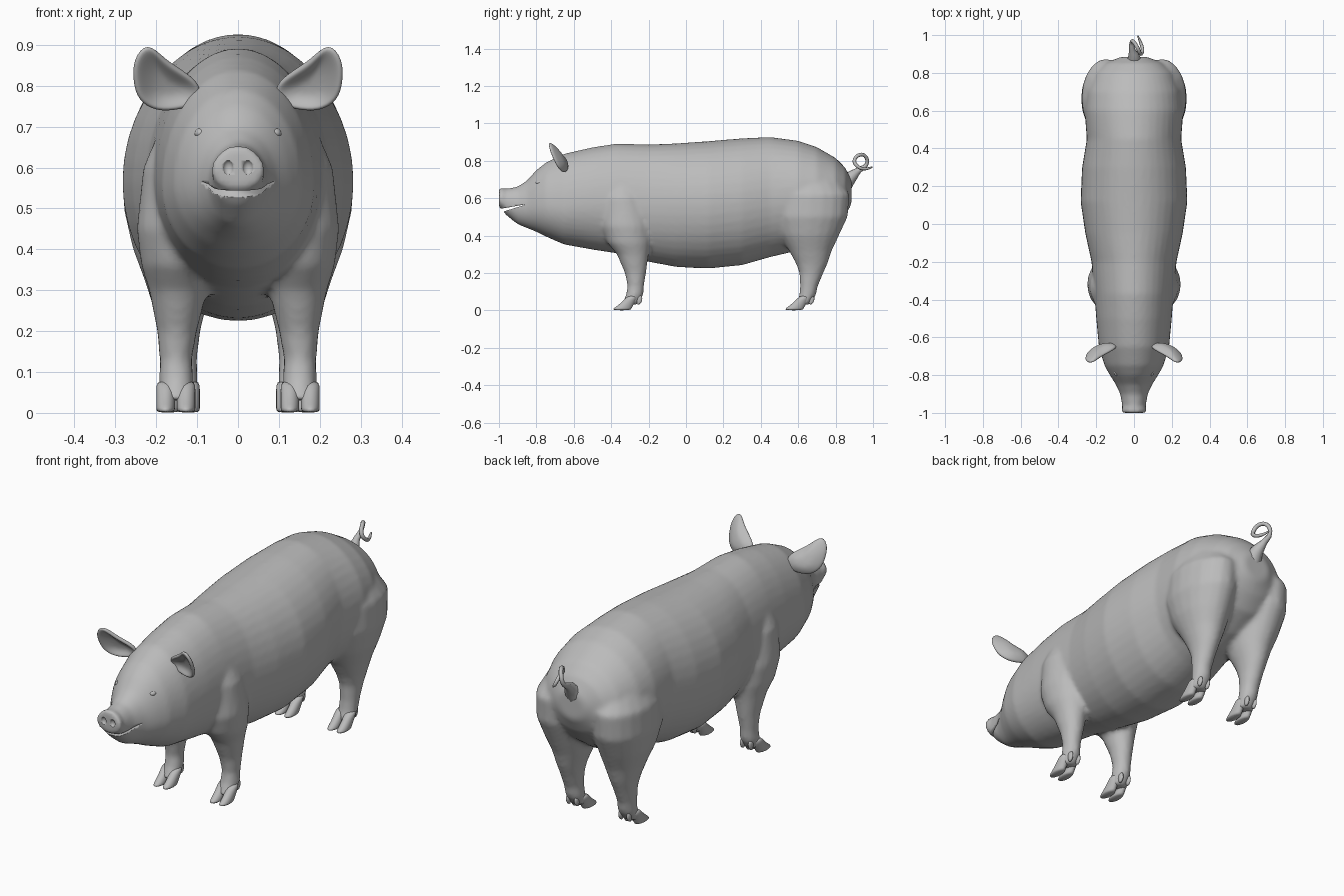
import bpy, bmesh, math
from mathutils import Vector

if "Cube" in bpy.data.objects:
    bpy.data.objects.remove(bpy.data.objects["Cube"])

skin = bpy.data.materials.new("skin grey")
skin.use_nodes = True
colour = (0.5, 0.5, 0.5, 1)
skin.diffuse_color = colour
skin.node_tree.nodes["Principled BSDF"].inputs["Base Color"].default_value = colour


def finish(name, bm, smooth=True):
    bmesh.ops.recalc_face_normals(bm, faces=bm.faces)
    mesh = bpy.data.meshes.new(name)
    bm.to_mesh(mesh)
    bm.free()
    mesh.materials.append(skin)
    for face in mesh.polygons:
        face.use_smooth = smooth
    obj = bpy.data.objects.new(name, mesh)
    bpy.context.collection.objects.link(obj)
    return obj


def loft(bm, rings):
    """Skin a list of rings of points and cap both ends."""
    rows = [[bm.verts.new(p) for p in ring] for ring in rings]
    count = len(rows[0])
    for a, b in zip(rows, rows[1:]):
        for i in range(count):
            j = (i + 1) % count
            bm.faces.new((a[i], a[j], b[j], b[i]))
    bm.faces.new(rows[0])
    bm.faces.new(rows[-1][::-1])


def circle(count):
    for i in range(count):
        angle = math.tau * i / count
        yield math.cos(angle), math.sin(angle)


def trunk_ring(y, top, bottom, half, level):
    """Egg-shaped upright ring, widest at the given level."""
    mid = bottom + (top - bottom) * level
    return [(half * c, y, mid + s * (top - mid if s > 0 else mid - bottom))
            for c, s in circle(40)]


def limb_ring(side, z, front, back, inner, outer):
    """Flat ring around a leg or toe."""
    return [(side * ((inner + outer) / 2 + c * (outer - inner) / 2),
             (front + back) / 2 + s * (back - front) / 2, z)
            for c, s in circle(20)]


def ball(bm, centre, size, count=16):
    made = bmesh.ops.create_uvsphere(bm, u_segments=count, v_segments=count // 2, radius=1)
    for v in made["verts"]:
        v.co = Vector(centre) + Vector(a * b for a, b in zip(v.co, size))


# Trunk and head: y, top, bottom, half width, level of widest point
trunk = [
    (-1, .652, .548, .064, .4), (-.985, .655, .545, .066, .4),
    (-.965, .65, .512, .062, .45), (-.9, .662, .46, .073, .5),
    (-.85, .695, .44, .096, .45), (-.8, .75, .42, .128, .42),
    (-.75, .79, .395, .156, .42), (-.65, .838, .352, .186, .42),
    (-.5, .872, .325, .2, .45), (-.37, .892, .305, .21, .45),
    (-.2, .887, .26, .225, .48), (-.05, .893, .232, .258, .5),
    (.12, .905, .224, .283, .5), (.3, .92, .242, .275, .5),
    (.45, .927, .285, .25, .5), (.6, .907, .32, .262, .5),
    (.7, .873, .36, .25, .5), (.8, .815, .43, .21, .5),
    (.85, .765, .5, .155, .5), (.885, .70, .57, .07, .5),
]
# Legs: height, front, back, inner, outer
front_leg = [
    (.74, -.41, -.27, .05, .17), (.6, -.45, -.22, .05, .232),
    (.45, -.45, -.19, .06, .248), (.36, -.42, -.19, .06, .237),
    (.3, -.37, -.2, .075, .218), (.2, -.327, -.213, .1, .198),
    (.13, -.313, -.225, .112, .192), (.08, -.322, -.228, .108, .193),
    (.03, -.345, -.26, .112, .19),
]
hind_leg = [
    (.76, .52, .78, .03, .2), (.62, .46, .875, .02, .276),
    (.5, .46, .865, .02, .28), (.4, .5, .818, .035, .257),
    (.32, .55, .78, .055, .227), (.25, .588, .757, .08, .205),
    (.2, .606, .735, .092, .194), (.13, .61, .705, .1, .187),
    (.08, .605, .695, .097, .184), (.03, .59, .66, .1, .182),
]

bm = bmesh.new()
loft(bm, [trunk_ring(*s) for s in trunk])
for side in (-1, 1):
    for leg in (front_leg, hind_leg):
        loft(bm, [limb_ring(side, *s) for s in leg])
body = finish("body", bm)
blend = body.modifiers.new("blend", "REMESH")
blend.mode = "VOXEL"
blend.voxel_size = .012
blend.use_smooth_shade = True
relax = body.modifiers.new("relax", "SMOOTH")
relax.factor = .5
relax.iterations = 5


def carve(name, bm):
    """Cut a hidden helper shape out of the body."""
    cutter = finish(name, bm)
    cutter.hide_render = True
    cutter.hide_viewport = True
    cut = body.modifiers.new(name, "BOOLEAN")
    cut.object = cutter
    cut.solver = "EXACT"


# Mouth: a thin wedge that narrows towards the cheeks
bm = bmesh.new()
wedge = [(-1.02, .538), (-.865, .566), (-.865, .563), (-1.02, .515)]
loft(bm, [[(x, y, z) for y, z in wedge] for x in (-.2, .2)])
carve("mouth_cutter", bm)

# Nostrils: two shallow dents in the snout
bm = bmesh.new()
for side in (-1, 1):
    ball(bm, (side * .024, -1.002, .6), (.013, .012, .018))
carve("nostril_cutter", bm)

# Ears: cupped leaves leaning forward
outline = [(.085, .8), (.135, .835), (.18, .862), (.222, .91), (.256, .865),
           (.256, .815), (.246, .765), (.2, .736), (.14, .742), (.1, .755)]


def ear_point(x, z, side, depth=0):
    return side * x, -.64 - .4 * (z - .75) - .3 * (x - .11) + depth, z


for side, label in ((-1, "right"), (1, "left")):
    bm = bmesh.new()
    cx, cz = .178, .802
    rings = []
    for scale, depth in ((1, 0), (.75, .014), (.35, .03)):
        rings.append([bm.verts.new(ear_point(cx + (x - cx) * scale, cz + (z - cz) * scale,
                                             side, depth)) for x, z in outline])
    for a, b in zip(rings, rings[1:]):
        for i in range(len(a)):
            j = (i + 1) % len(a)
            bm.faces.new((a[i], a[j], b[j], b[i]))
    bm.faces.new(rings[-1])
    ear = finish(label + "_ear", bm)
    thick = ear.modifiers.new("thickness", "SOLIDIFY")
    thick.thickness = .018
    thick.offset = 0
    ear.modifiers.new("round", "SUBSURF").levels = 2
    ear.modifiers["round"].render_levels = 2

    # Eye: almond-shaped ball set in the head
    bm = bmesh.new()
    ball(bm, (side * .09, -.785, .684), (.017, .02, .013))
    finish(label + "_eye", bm)

    # Cloven hooves and dewclaws
    for part, start, middle in (("front", -.395, .152), ("hind", .525, .141)):
        bm = bmesh.new()
        for turn in (-1, 1):
            inner, outer = sorted((middle + turn * .002, middle + turn * .048))
            toe = [(0, 0, .1), (.012, .008, .105), (.03, .035, .115),
                   (.055, .062, .128), (.08, .085, .135)]
            loft(bm, [limb_ring(side, z, start + f, start + b, inner, outer)
                      for z, f, b in toe])
            claw = [(.03, .135, .145, .012), (.05, .13, .165, .02), (.085, .12, .16, .018)]
            loft(bm, [limb_ring(side, z, start + f, start + b,
                                middle + turn * .022 - w / 2, middle + turn * .022 + w / 2)
                      for z, f, b, w in claw])
        hoof = finish(f"{part}_{label}_hoof", bm)
        hoof.modifiers.new("round", "SUBSURF").levels = 1

# Tail: a tapering curl
path = [(0, .85, .68, .045), (0, .885, .715, .032), (-.01, .925, .75, .016),
        (-.012, .965, .78, .01), (0, .962, .82, .01), (.02, .93, .832, .01),
        (.035, .9, .8, .01), (.045, .925, .765, .009), (.035, .96, .757, .008),
        (.02, .996, .766, .004)]
curve = bpy.data.curves.new("tail", "CURVE")
curve.dimensions = "3D"
curve.bevel_depth = 1
curve.bevel_resolution = 2
curve.resolution_u = 4
curve.use_fill_caps = True
spline = curve.splines.new("BEZIER")
spline.bezier_points.add(len(path) - 1)
for point, (x, y, z, r) in zip(spline.bezier_points, path):
    point.co = (x, y, z)
    point.radius = r
    point.handle_left_type = point.handle_right_type = "AUTO"
curve.materials.append(skin)
bpy.context.collection.objects.link(bpy.data.objects.new("tail", curve))
